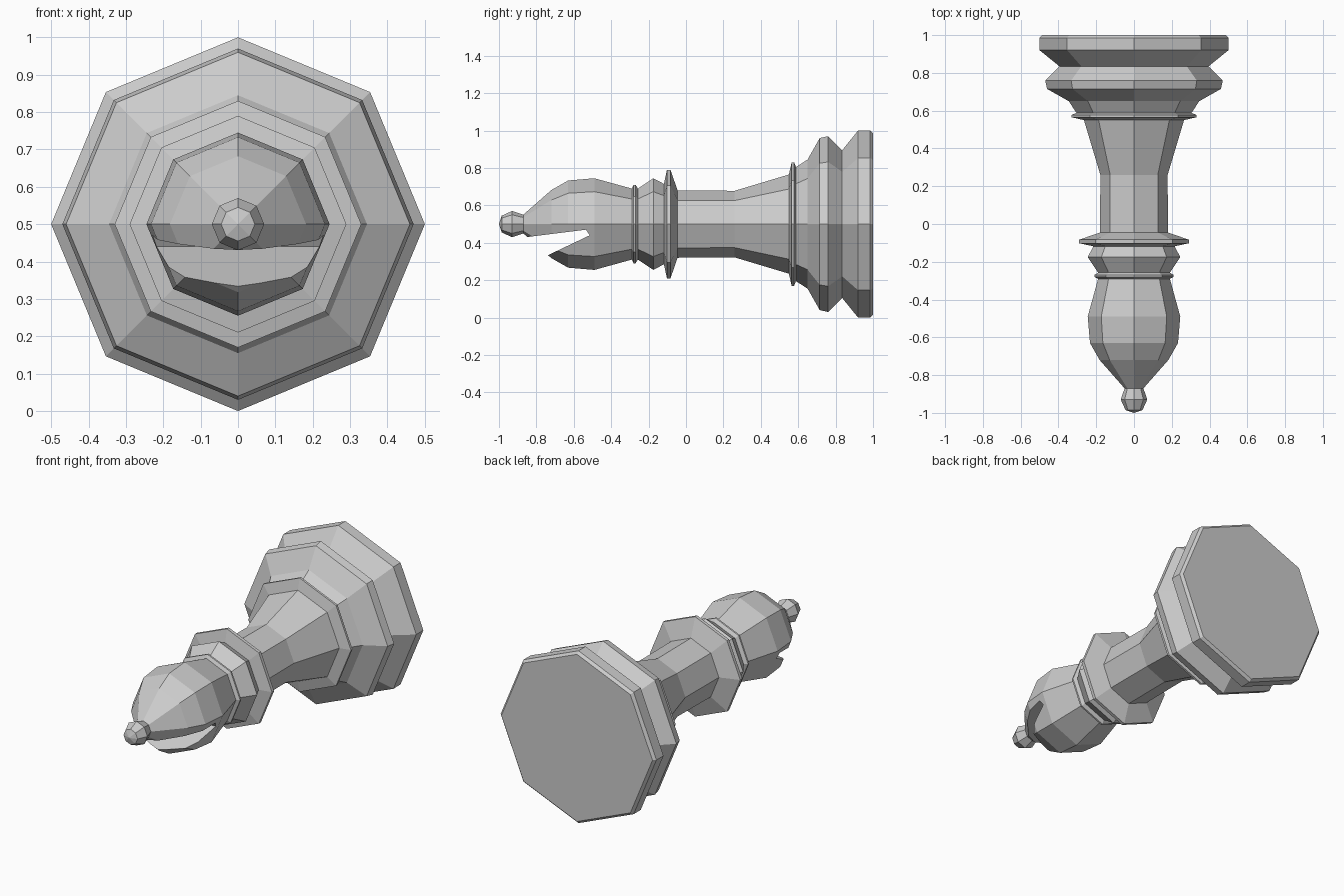
import bpy, bmesh, math

if "Cube" in bpy.data.objects:
    bpy.data.objects.remove(bpy.data.objects["Cube"])

SIDES = 8
AXIS_Z = 0.5

# Lathe profile as (y along the axis, radius), from the tip to the foot
finial = [(-0.985, 0.045), (-0.93, 0.07), (-0.87, 0.05)]
head = [(-0.72, 0.182), (-0.63, 0.233), (-0.49, 0.245), (-0.29, 0.19)]
collar = [(-0.28, 0.21), (-0.27, 0.21), (-0.257, 0.19), (-0.175, 0.245), (-0.118, 0.215),
          (-0.102, 0.29), (-0.083, 0.29), (-0.045, 0.18)]
stem = [(0.26, 0.178), (0.55, 0.265)]
base = [(0.565, 0.33), (0.578, 0.33), (0.588, 0.305), (0.65, 0.345), (0.715, 0.46),
        (0.76, 0.47), (0.835, 0.395), (0.92, 0.5), (0.985, 0.5), (1.0, 0.485)]
profile = finial + head + collar + stem + base


def make_object(name, bm):
    bmesh.ops.recalc_face_normals(bm, faces=bm.faces)
    mesh = bpy.data.meshes.new(name)
    bm.to_mesh(mesh)
    bm.free()
    obj = bpy.data.objects.new(name, mesh)
    bpy.context.collection.objects.link(obj)
    return obj


# Turned body: eight-sided rings bridged along the y axis
bm = bmesh.new()
rings = []
for y, r in profile:
    angles = [2 * math.pi * i / SIDES for i in range(SIDES)]
    rings.append([bm.verts.new((r * math.cos(a), y, AXIS_Z + r * math.sin(a))) for a in angles])
tip = bm.verts.new((0, -1, AXIS_Z))
for i in range(SIDES):
    j = (i + 1) % SIDES
    bm.faces.new((tip, rings[0][i], rings[0][j]))
    for a, b in zip(rings, rings[1:]):
        bm.faces.new((a[i], a[j], b[j], b[i]))
bm.faces.new(rings[-1])
body = make_object("bishop_body", bm)

# Slanted notch in the underside of the head
bm = bmesh.new()
outline = [(-1.0, 0.412), (-0.535, 0.47), (-0.515, 0.44), (-1.0, 0.209)]
left = [bm.verts.new((-0.4, y, z)) for y, z in outline]
face = bm.faces.new(left)
sweep = bmesh.ops.extrude_face_region(bm, geom=[face])
moved = [v for v in sweep["geom"] if isinstance(v, bmesh.types.BMVert)]
bmesh.ops.translate(bm, verts=moved, vec=(0.8, 0, 0))
cutter = make_object("notch_cutter", bm)
cutter.hide_render = True

notch = body.modifiers.new("notch", 'BOOLEAN')
notch.operation = 'DIFFERENCE'
notch.solver = 'EXACT'
notch.object = cutter
bpy.context.view_layer.objects.active = body
bpy.ops.object.modifier_apply(modifier=notch.name)
bpy.data.objects.remove(cutter)
